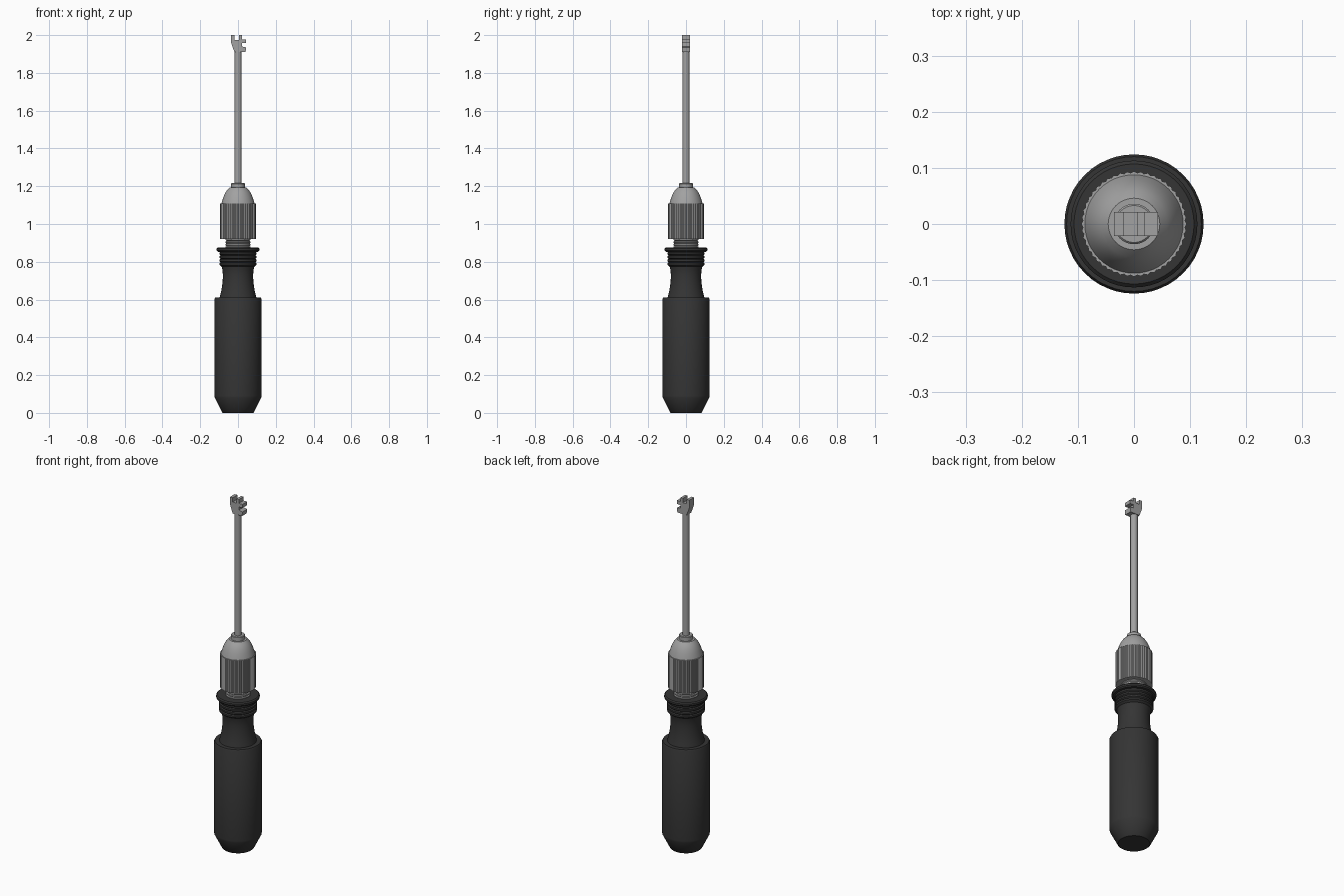
import bpy
import bmesh
import math

old = bpy.data.objects.get("Cube")
if old:
    bpy.data.objects.remove(old, do_unlink=True)


def material(name, value):
    mat = bpy.data.materials.new(name)
    colour = (value, value, value, 1)
    mat.use_nodes = True
    mat.diffuse_color = colour
    mat.node_tree.nodes["Principled BSDF"].inputs["Base Color"].default_value = colour
    return mat


black = material("black rubber", 0.035)
steel = material("grey steel", 0.36)


def finish(name, bm, mat, smooth=True):
    bmesh.ops.recalc_face_normals(bm, faces=bm.faces)
    mesh = bpy.data.meshes.new(name)
    bm.to_mesh(mesh)
    bm.free()
    mesh.materials.append(mat)
    obj = bpy.data.objects.new(name, mesh)
    bpy.context.collection.objects.link(obj)
    if smooth:
        bpy.ops.object.select_all(action="DESELECT")
        obj.select_set(True)
        bpy.context.view_layer.objects.active = obj
        bpy.ops.object.shade_smooth_by_angle(angle=math.radians(30))
    return obj


def lathe(name, profile, mat, sides=48, knurl=0.0):
    """Spin (radius, z) rings round z and cap both ends."""
    bm = bmesh.new()
    rings = []
    for radius, z in profile:
        ring = []
        for i in range(sides):
            a = math.tau * i / sides
            r = radius - knurl * (i % 2)
            ring.append(bm.verts.new((r * math.cos(a), r * math.sin(a), z)))
        rings.append(ring)
    for low, high in zip(rings, rings[1:]):
        for i in range(sides):
            j = (i + 1) % sides
            bm.faces.new((low[i], low[j], high[j], high[i]))
    bm.faces.new(rings[0])
    bm.faces.new(rings[-1])
    return finish(name, bm, mat)


def ribs(z0, z1, count, outer, inner):
    """Alternating ridges and grooves for a profile."""
    step = (z1 - z0) / count
    points = []
    for i in range(count):
        z = z0 + i * step
        points += [(inner, z), (outer, z + step * 0.3), (outer, z + step * 0.8)]
    return points + [(inner, z1)]


# Handle grip with chamfered butt, waisted neck, ribs and flange
grip = [(0.08, 0), (0.085, 0.004), (0.123, 0.08), (0.124, 0.09), (0.124, 0.604), (0.12, 0.611), (0.097, 0.611)]
neck = [(0.091, 0.635), (0.085, 0.665), (0.081, 0.70), (0.08, 0.73), (0.082, 0.755), (0.087, 0.775)]
flange = [(0.107, 0.853), (0.113, 0.859), (0.113, 0.869), (0.107, 0.875)]
lathe("handle", grip + neck + ribs(0.778, 0.853, 4, 0.098, 0.091) + flange, black)

# Threaded stem between the handle and the chuck
lathe("threaded_stem", ribs(0.868, 0.925, 4, 0.066, 0.061), steel)

# Chuck sleeve with fine knurling, and its domed nose
lathe("chuck_sleeve", [(0.094, 0.92), (0.094, 1.108)], steel, sides=96, knurl=0.003)
dome = [(0.088, 1.107), (0.085, 1.118), (0.079, 1.138), (0.07, 1.16), (0.059, 1.178), (0.046, 1.192)]
lathe("chuck_nose", dome, steel)
lathe("chuck_collar", [(0.036, 1.185), (0.036, 1.213), (0.033, 1.216)], steel, sides=32)

# Slim shaft
lathe("shaft", [(0.019, 1.20), (0.019, 1.915)], steel, sides=16)

# Flat pronged tip, an outline in x and z given thickness along y
outline = [
    (-0.019, 1.91), (0.04, 1.91), (0.043, 1.935), (0.02, 1.94), (0.02, 1.958),
    (0.043, 1.958), (0.043, 1.978), (0.02, 1.978), (0.02, 2.0), (0.005, 2.0),
    (0.005, 1.975), (-0.019, 1.975), (-0.019, 2.0), (-0.036, 2.0), (-0.036, 1.958),
]
bm = bmesh.new()
face = bm.faces.new([bm.verts.new((x, -0.021, z)) for x, z in outline])
extruded = bmesh.ops.extrude_face_region(bm, geom=[face])["geom"]
moved = [v for v in extruded if isinstance(v, bmesh.types.BMVert)]
bmesh.ops.translate(bm, verts=moved, vec=(0, 0.042, 0))
finish("pronged_tip", bm, steel, smooth=False)
